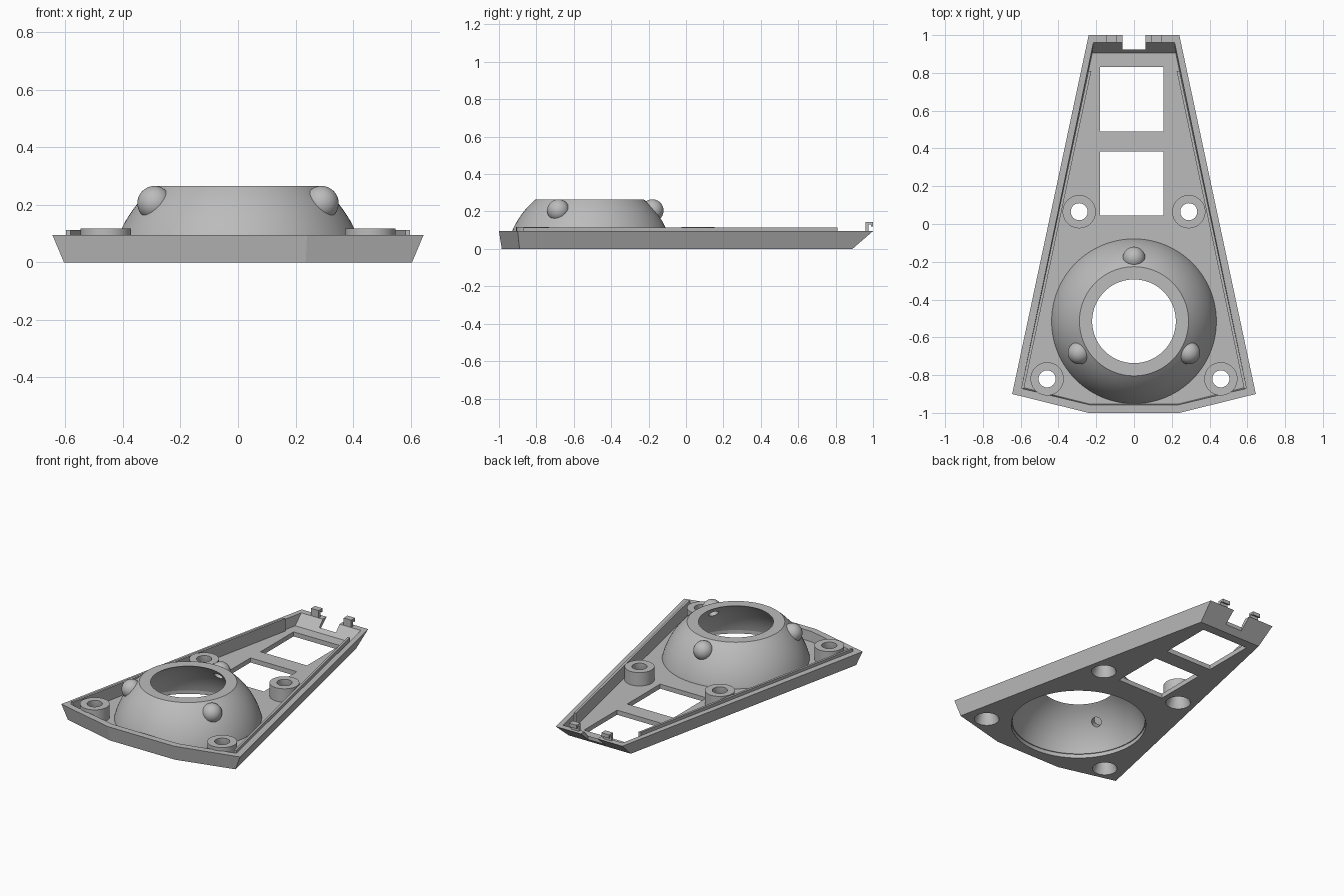
import bpy, bmesh, math
from mathutils import Vector

cube = bpy.data.objects.get("Cube")
if cube:
    bpy.data.objects.remove(cube, do_unlink=True)

grey = bpy.data.materials.new("plain grey")
grey.use_nodes = True
grey.diffuse_color = (0.5, 0.5, 0.5, 1)
grey.node_tree.nodes["Principled BSDF"].inputs["Base Color"].default_value = (0.5, 0.5, 0.5, 1)

DOME_Y, BALL_Z, R_OUT, R_IN = -0.515, -0.08, 0.45, 0.41


def finish(name, bm):
    bmesh.ops.recalc_face_normals(bm, faces=bm.faces)
    mesh = bpy.data.meshes.new(name)
    bm.to_mesh(mesh)
    bm.free()
    mesh.materials.append(grey)
    obj = bpy.data.objects.new(name, mesh)
    bpy.context.collection.objects.link(obj)
    return obj


def loft(name, rings, closed=False):
    """Bridge equal rings of points; cap the ends unless the loop closes."""
    bm = bmesh.new()
    loops = [[bm.verts.new(p) for p in ring] for ring in rings]
    n = len(loops[0])
    pairs = list(zip(loops, loops[1:]))
    if closed:
        pairs.append((loops[-1], loops[0]))
    else:
        bm.faces.new(loops[0])
        bm.faces.new(loops[-1])
    for a, b in pairs:
        for i in range(n):
            j = (i + 1) % n
            bm.faces.new((a[i], a[j], b[j], b[i]))
    return finish(name, bm)


def circle(r, z, x, y, n):
    return [(x + r * math.cos(t), y + r * math.sin(t), z)
            for t in (2 * math.pi * i / n for i in range(n))]


def lathe(name, profile, x, y, n=64, closed=True):
    return loft(name, [circle(r, z, x, y, n) for r, z in profile], closed)


def box(name, x0, x1, y0, y1, z0, z1):
    return loft(name, [[(x0, y0, z), (x1, y0, z), (x1, y1, z), (x0, y1, z)] for z in (z0, z1)])


def cut(obj, cutter, keep=False):
    mod = obj.modifiers.new("cut", 'BOOLEAN')
    mod.operation, mod.solver, mod.object = 'DIFFERENCE', 'EXACT', cutter
    bpy.context.view_layer.objects.active = obj
    bpy.ops.object.modifier_apply(modifier=mod.name)
    if not keep:
        bpy.data.objects.remove(cutter, do_unlink=True)


def smooth(obj):
    bpy.ops.object.select_all(action='DESELECT')
    obj.select_set(True)
    bpy.context.view_layer.objects.active = obj
    bpy.ops.object.shade_smooth_by_angle(angle=math.radians(30))


def outline(back, corner, front, z):
    half = [back, corner, front]
    return [(x, y, z) for x, y in half] + [(-x, y, z) for x, y in reversed(half)]


# Tapered tray: outer bottom, outer rim, inner rim, floor
tray = loft("tray", [
    outline((0.225, 0.89), (0.605, -0.89), (0.235, -0.985), 0),
    outline((0.24, 1.0), (0.645, -0.9), (0.24, -1.0), 0.095),
    outline((0.215, 0.96), (0.597, -0.87), (0.235, -0.957), 0.095),
    outline((0.221, 0.905), (0.59, -0.865), (0.235, -0.953), 0.03)])

# Windows, rear notch and openings in the tray
for y0, y1 in ((0.045, 0.385), (0.49, 0.83)):
    cut(tray, box("window_cutter", -0.18, 0.155, y0, y1, -0.1, 0.2))
cut(tray, box("notch_cutter", -0.06, 0.06, 0.925, 1.1, -0.1, 0.2))
cut(tray, lathe("dome_cutter", [(0.42, -0.1), (0.42, 0.06)], 0, DOME_Y, closed=False))

# Countersunk screw bosses
for place, bx, by in (("rear", 0.29, 0.065), ("front", 0.46, -0.82)):
    for side, s in (("left", 1), ("right", -1)):
        cut(tray, lathe("boss_cutter", [(0.082, -0.1), (0.082, 0.06)], s * bx, by, 48, False))
        smooth(lathe(f"{place}_{side}_boss",
                     [(0.074, 0), (0.045, 0.075), (0.045, 0.117), (0.088, 0.117), (0.088, 0)],
                     s * bx, by, 48))

# Thin raised lips along the sides, and hooked clips at the back
for side, s in (("left", 1), ("right", -1)):
    loft(f"{side}_lip", [[(s * 0.597, -0.87, z), (s * 0.582, -0.87, z),
                          (s * 0.226, 0.81, z), (s * 0.241, 0.81, z)] for z in (0.02, 0.113)])
    hook = [(0.96, 0.08), (0.96, 0.143), (1.0, 0.143), (1.0, 0.12),
            (0.99, 0.12), (0.99, 0.13), (0.977, 0.13), (0.977, 0.08)]
    loft(f"{side}_clip", [[(s * x, y, z) for y, z in hook] for x in (0.09, 0.145)])


# Open-topped dome shell
def arc(radius, z0, z1, steps=14):
    zs = [z0 + (z1 - z0) * i / steps for i in range(steps + 1)]
    return [(math.sqrt(radius ** 2 - (z - BALL_Z) ** 2), z) for z in zs]


dome = lathe("dome", [(0.402, 0), (0.402, 0.025)] + arc(R_IN, 0.025, 0.265)
             + arc(R_OUT, 0.265, 0.025) + [(0.437, 0)], 0, DOME_Y, 96)

# Three round bumps on the dome, each with a socket opening inward
ball_centre = Vector((0, DOME_Y, BALL_Z))
for name, deg in (("rear", 90), ("right", 210), ("left", 330)):
    a = math.radians(deg)
    offset = Vector((0.335 * math.cos(a), 0.335 * math.sin(a), 0.285))
    normal = offset.normalized()
    bm = bmesh.new()
    bmesh.ops.create_uvsphere(bm, u_segments=32, v_segments=20, radius=0.06)
    bmesh.ops.translate(bm, verts=bm.verts, vec=ball_centre + offset)
    bump = finish(f"{name}_bump", bm)

    bm = bmesh.new()
    bmesh.ops.create_uvsphere(bm, u_segments=64, v_segments=40, radius=0.425)
    bmesh.ops.translate(bm, verts=bm.verts, vec=ball_centre)
    cut(bump, finish("ball_cutter", bm))

    bm = bmesh.new()
    bmesh.ops.create_cone(bm, cap_ends=True, segments=24, radius1=0.03, radius2=0.03, depth=0.11)
    bmesh.ops.rotate(bm, verts=bm.verts, cent=(0, 0, 0),
                     matrix=normal.to_track_quat('Z', 'Y').to_matrix())
    bmesh.ops.translate(bm, verts=bm.verts, vec=ball_centre + normal * 0.415)
    socket = finish("socket_cutter", bm)
    cut(dome, socket, keep=True)
    cut(bump, socket)
    smooth(bump)
smooth(dome)
